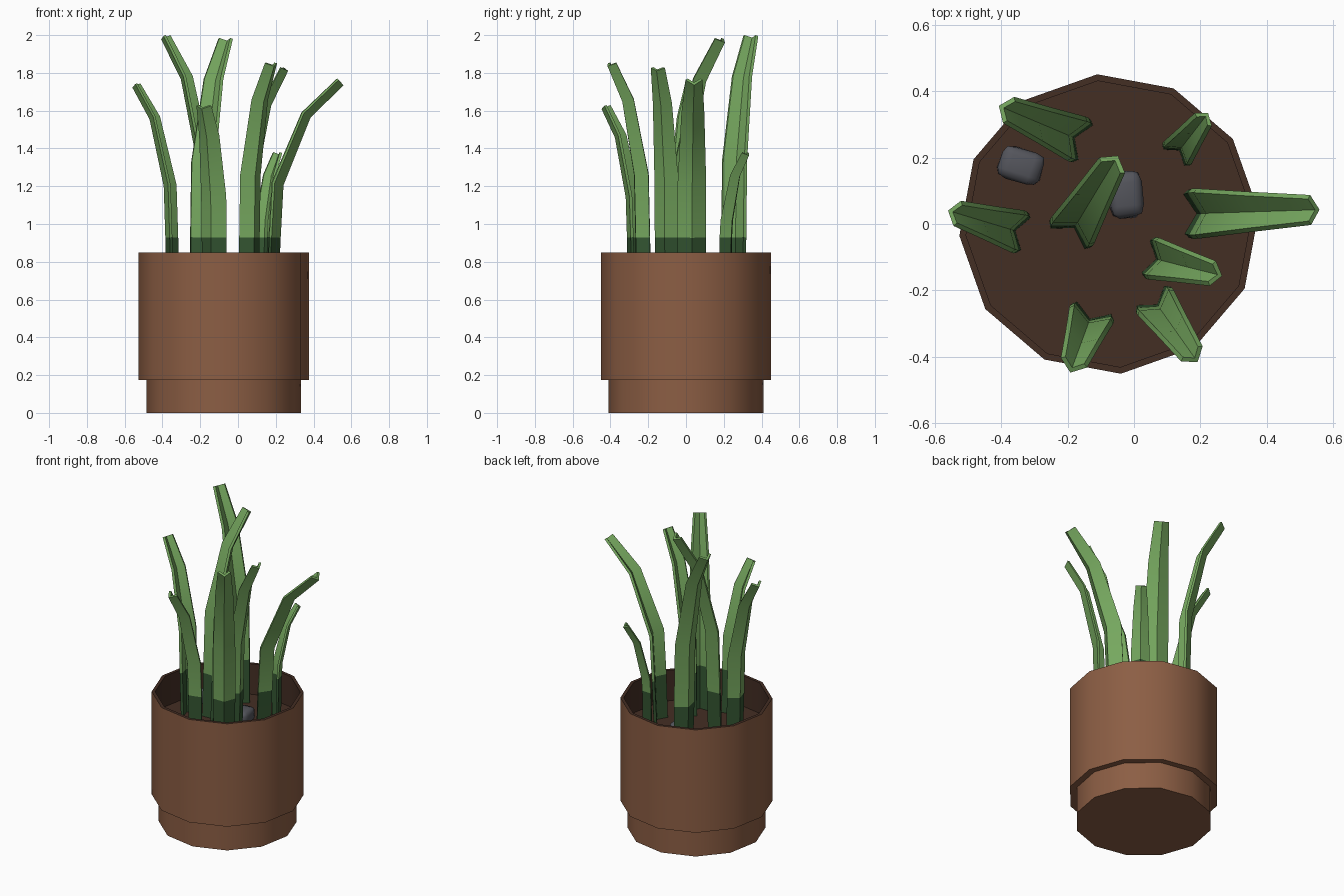
import bpy, bmesh, math, random
from mathutils import Vector

if "Cube" in bpy.data.objects:
    bpy.data.objects.remove(bpy.data.objects["Cube"])

random.seed(4)
CX, SOIL_Z = -0.075, 0.65


def material(name, rgb):
    lin = [((c / 255 + 0.055) / 1.055) ** 2.4 for c in rgb]
    m = bpy.data.materials.new(name)
    m.diffuse_color = (*lin, 1)
    m.use_nodes = True
    m.node_tree.nodes["Principled BSDF"].inputs["Base Color"].default_value = m.diffuse_color
    return m


CLAY = material("clay brown", (140, 94, 68))
EARTH = material("dark earth", (68, 46, 36))
GREEN = material("leaf green", (118, 168, 95))
DARK = material("deep green", (52, 86, 50))
STONE = material("stone grey", (84, 85, 92))


def finish(bm, name, mats, angle):
    bmesh.ops.recalc_face_normals(bm, faces=bm.faces)
    me = bpy.data.meshes.new(name)
    bm.to_mesh(me)
    bm.free()
    for m in mats:
        me.materials.append(m)
    ob = bpy.data.objects.new(name, me)
    bpy.context.collection.objects.link(ob)
    bpy.ops.object.select_all(action='DESELECT')
    ob.select_set(True)
    bpy.context.view_layer.objects.active = ob
    bpy.ops.object.shade_smooth_by_angle(angle=math.radians(angle))
    return ob


def loft(bm, rings):
    """Skin closed rings, cap both ends; returns faces per band."""
    vs = [[bm.verts.new(p) for p in r] for r in rings]
    n = len(vs[0])
    bands = []
    for a, b in zip(vs, vs[1:]):
        bands.append([bm.faces.new((a[i], a[(i + 1) % n], b[(i + 1) % n], b[i]))
                      for i in range(n)])
    caps = [bm.faces.new(vs[0]), bm.faces.new(vs[-1])]
    return bands, caps


# pot: twelve-sided profile with narrower foot, thin rim, and soil inside
profile = [(0.411, 0), (0.411, 0.175), (0.452, 0.175), (0.452, 0.85),
           (0.432, 0.85), (0.432, SOIL_Z)]
bm = bmesh.new()
rings = [[(CX + r * math.cos(math.radians(4.5 + 30 * k)),
           r * math.sin(math.radians(4.5 + 30 * k)), z) for k in range(12)]
         for r, z in profile]
bands, caps = loft(bm, rings)
for f in bands[3] + bands[4] + [caps[1]]:
    f.material_index = 1
finish(bm, "pot", [CLAY, EARTH], 40)


# leaves: V-section blades that arch outward and taper
def leaf(name, base, tip, height, size=1.0):
    base, tip = Vector((*base, 0)), Vector((*tip, 0))
    out = (tip - base).normalized()
    side = Vector((-out.y, out.x, 0))
    reach = (tip - base).length
    rise = height - SOIL_Z
    split = (0.93 - SOIL_Z) / rise
    # (height fraction, reach fraction, half width, depth)
    stations = [(-0.02, 0, 0.068, 0.06), (min(split, 0.42), 0.035, 0.072, 0.06),
                (0.51, 0.08, 0.072, 0.06), (0.84, 0.5, 0.058, 0.052),
                (1, 1, 0.043, 0.046)]
    path = [(b * reach, SOIL_Z + a * rise) for a, b, _, _ in stations]
    rings = []
    for i, (_, _, w, d) in enumerate(stations):
        p, q = path[max(i - 1, 0)], path[min(i + 1, len(path) - 1)]
        t = Vector((q[0] - p[0], q[1] - p[1])).normalized()
        nrm = out * t.y - Vector((0, 0, t.x))
        if i == 0:
            nrm = out
        w, d = w * size, d * size
        c = base + out * path[i][0] + Vector((0, 0, path[i][1]))
        section = [(-w, 0.2 * d), (0, d), (w, 0.2 * d),
                   (w - 0.012, 0), (0, 0.6 * d), (-w + 0.012, 0)]
        rings.append([c + side * s + nrm * n for s, n in section])
    bm = bmesh.new()
    bands, caps = loft(bm, rings)
    for f in bands[0] + [caps[0]]:
        f.material_index = 1
    finish(bm, name, [GREEN, DARK], 50)


leaf("leaf_east", (0.15, 0.03), (0.525, 0.042), 1.77, 1.05)
leaf("leaf_west", (-0.325, -0.03), (-0.525, 0.03), 1.745, 0.92)
leaf("leaf_north_west", (-0.145, 0.245), (-0.37, 0.34), 2.0)
leaf("leaf_centre", (-0.20, -0.045), (-0.07, 0.17), 1.985, 1.05)
leaf("leaf_north_east", (0.12, 0.20), (0.205, 0.31), 1.38, 0.75)
leaf("leaf_south_east_inner", (0.035, -0.098), (0.23, -0.147), 1.83, 0.9)
leaf("leaf_south_east_outer", (0.05, -0.215), (0.17, -0.385), 1.855, 0.92)
leaf("leaf_south", (-0.12, -0.252), (-0.178, -0.41), 1.63, 0.98)


# stones: rounded blocks resting on the soil
def stone(name, x, y, dims, turn):
    bm = bmesh.new()
    bmesh.ops.create_cube(bm, size=1)
    bmesh.ops.bevel(bm, geom=bm.edges[:], offset=0.25, segments=2, profile=0.5,
                    affect='EDGES')
    for v in bm.verts:
        v.co = Vector([a * b * random.uniform(0.95, 1.05) for a, b in zip(v.co, dims)])
    ob = finish(bm, name, [STONE], 60)
    ob.location = (x, y, SOIL_Z + 0.02)
    ob.rotation_euler.z = math.radians(turn)


stone("stone_left", -0.34, 0.175, (0.13, 0.10, 0.10), -18)
stone("stone_middle", -0.025, 0.09, (0.10, 0.14, 0.10), 5)
